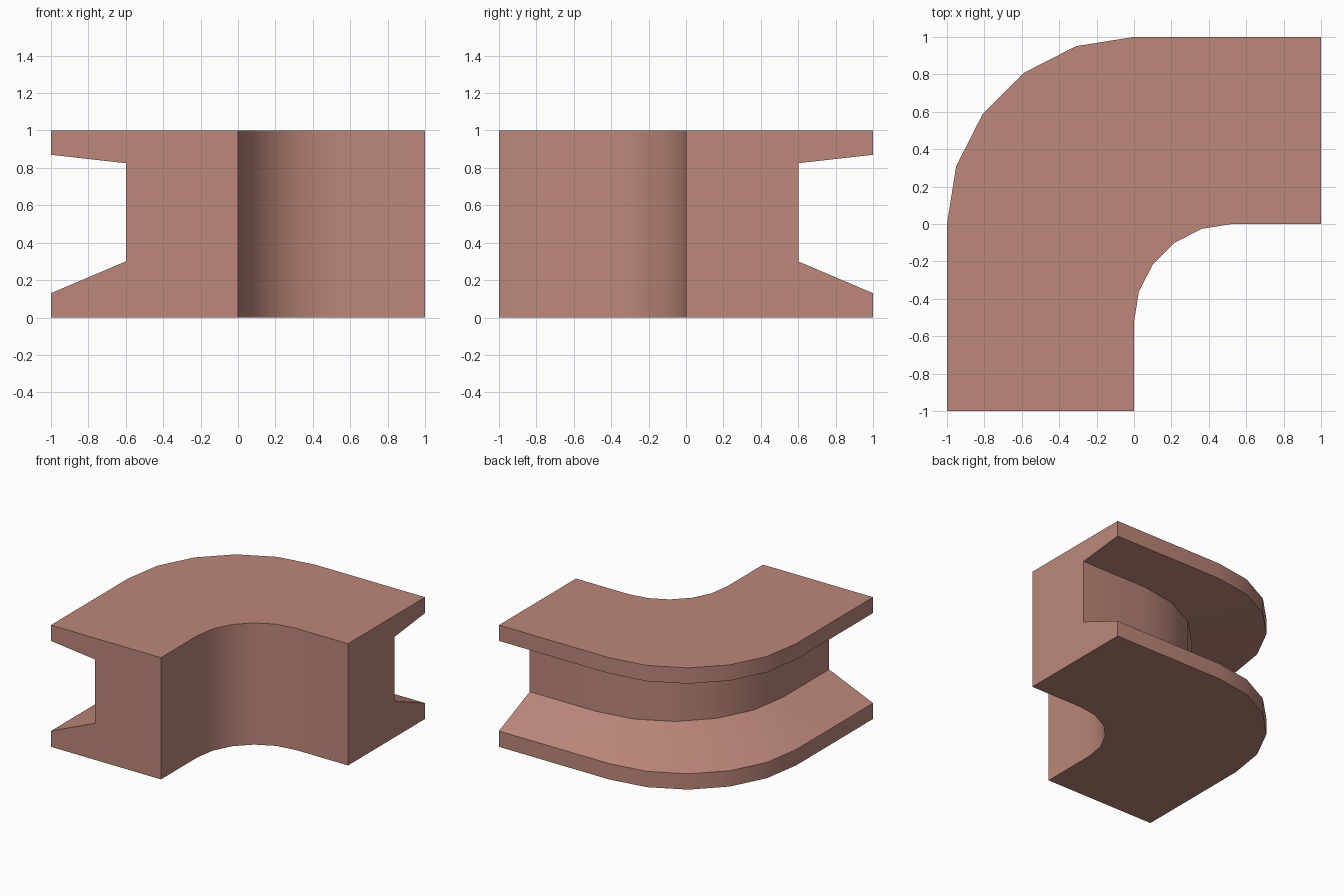
import bpy
import bmesh
from math import sin, cos, pi, radians

cube = bpy.data.objects.get("Cube")
if cube:
    bpy.data.objects.remove(cube, do_unlink=True)

ARC_STEPS = 5


def bend_path(offset, radius):
    """Plan of a quarter bend between the two straight ends, at -offset from the inner wall."""
    centre = radius - offset
    path = [(-offset, -1)]
    for i in range(ARC_STEPS + 1):
        a = i * pi / 2 / ARC_STEPS
        path.append((centre - radius * cos(a), radius * sin(a) - centre))
    return path + [(1, offset)]


inner = bend_path(0, 0.525)
outer = bend_path(1, 1)
web = bend_path(0.6, 1)

# Channel cross-section: which path each corner follows, and its height
section = [(inner, 0), (outer, 0), (outer, 0.13), (web, 0.3),
           (web, 0.825), (outer, 0.87), (outer, 1), (inner, 1)]

# Sweep the section round the bend
bm = bmesh.new()
rings = [[bm.verts.new((*path[i], z)) for path, z in section]
         for i in range(len(inner))]
for a, b in zip(rings, rings[1:]):
    for j in range(len(section)):
        k = (j + 1) % len(section)
        bm.faces.new((a[j], a[k], b[k], b[j]))
bm.faces.new(rings[0])
bm.faces.new(rings[-1])
bmesh.ops.recalc_face_normals(bm, faces=bm.faces)

mesh = bpy.data.meshes.new("curved_channel")
bm.to_mesh(mesh)
bm.free()
channel = bpy.data.objects.new("curved_channel", mesh)
bpy.context.collection.objects.link(channel)

# Clay colour
colour = (0.51, 0.245, 0.195, 1)
clay = bpy.data.materials.new("clay_red")
clay.use_nodes = True
clay.diffuse_color = colour
clay.node_tree.nodes["Principled BSDF"].inputs["Base Color"].default_value = colour
mesh.materials.append(clay)

# Smooth the bend, keep the profile edges crisp
bpy.ops.object.select_all(action="DESELECT")
channel.select_set(True)
bpy.context.view_layer.objects.active = channel
bpy.ops.object.shade_smooth_by_angle(angle=radians(25))
